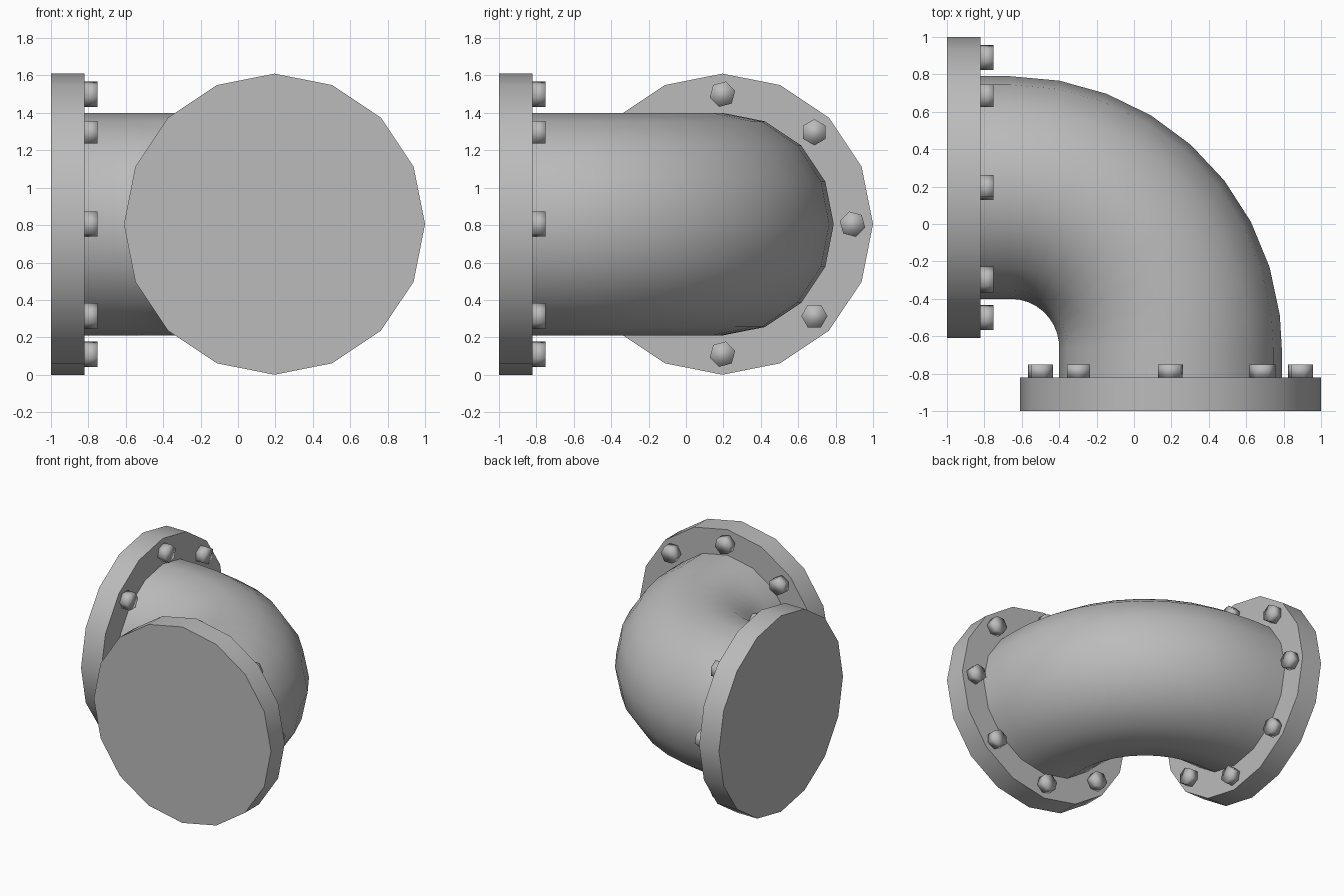
import bpy
import bmesh
from math import sin, cos, pi, radians
from mathutils import Matrix, Vector

if "Cube" in bpy.data.objects:
    bpy.data.objects.remove(bpy.data.objects["Cube"], do_unlink=True)

OFFSET, HEIGHT = 0.195, 0.805      # centre of each flange across and up
FLANGE_R, FLANGE_T = 0.805, 0.18
PIPE_R, BEND = 0.595, -0.66        # bend centre is at (BEND, BEND)
BOLT_RING, BOLT_R, BOLT_H = 0.695, 0.07, 0.07

steel = bpy.data.materials.new("steel grey")
steel.use_nodes = True
grey = (0.5, 0.5, 0.5, 1)
steel.diffuse_color = grey
steel.node_tree.nodes["Principled BSDF"].inputs["Base Color"].default_value = grey


def finish(bm, name, sharp_angle):
    bmesh.ops.recalc_face_normals(bm, faces=bm.faces)
    mesh = bpy.data.meshes.new(name)
    bm.to_mesh(mesh)
    bm.free()
    mesh.materials.append(steel)
    obj = bpy.data.objects.new(name, mesh)
    bpy.context.collection.objects.link(obj)
    bpy.ops.object.select_all(action="DESELECT")
    obj.select_set(True)
    bpy.context.view_layer.objects.active = obj
    bpy.ops.object.shade_smooth_by_angle(angle=radians(sharp_angle))
    return obj


def disc(bm, sides, radius, depth, matrix):
    """Closed cylinder standing on the local z = 0 plane."""
    bmesh.ops.create_cone(bm, cap_ends=True, segments=sides, radius1=radius,
                          radius2=radius, depth=depth,
                          matrix=matrix @ Matrix.Translation((0, 0, depth / 2)))


def flange(name, frame):
    """Blind flange with a ring of hexagonal bolt heads on its inner face."""
    bm = bmesh.new()
    disc(bm, 16, FLANGE_R, FLANGE_T, frame)
    finish(bm, name + "_flange", 30)
    bm = bmesh.new()
    for i in range(8):
        spot = (frame @ Matrix.Rotation(i * pi / 4, 4, "Z")
                @ Matrix.Translation((BOLT_RING, 0, FLANGE_T))
                @ Matrix.Rotation(radians(15), 4, "Z"))
        disc(bm, 6, BOLT_R, BOLT_H, spot)
    finish(bm, name + "_bolts", 180)


# Flanges: local z points from the outer face into the pipe
front = Matrix.Translation((OFFSET, -1, HEIGHT)) @ Matrix.Rotation(-pi / 2, 4, "X")
side = Matrix.Translation((-1, OFFSET, HEIGHT)) @ Matrix.Rotation(pi / 2, 4, "Y")
flange("front", front)
flange("right", side)

# Elbow pipe: straight stub, quarter bend, straight stub
sweep = OFFSET - BEND
path = [(Vector((-0.85, OFFSET, HEIGHT)), 0)]
for deg in [i * 10.4 for i in range(9)] + [90]:
    a = radians(deg)
    path.append((Vector((BEND + sweep * sin(a), BEND + sweep * cos(a), HEIGHT)), a))
path.append((Vector((OFFSET, -0.85, HEIGHT)), pi / 2))

bm = bmesh.new()
rings = []
for centre, a in path:
    outward = Vector((sin(a), cos(a), 0))
    rings.append([bm.verts.new(centre + PIPE_R * (cos(t) * outward + Vector((0, 0, sin(t)))))
                  for t in [k * pi / 8 for k in range(16)]])
for r0, r1 in zip(rings, rings[1:]):
    for k in range(16):
        n = (k + 1) % 16
        bm.faces.new((r0[k], r0[n], r1[n], r1[k]))
bm.faces.new(rings[0])
bm.faces.new(rings[-1])
finish(bm, "elbow_pipe", 60)
